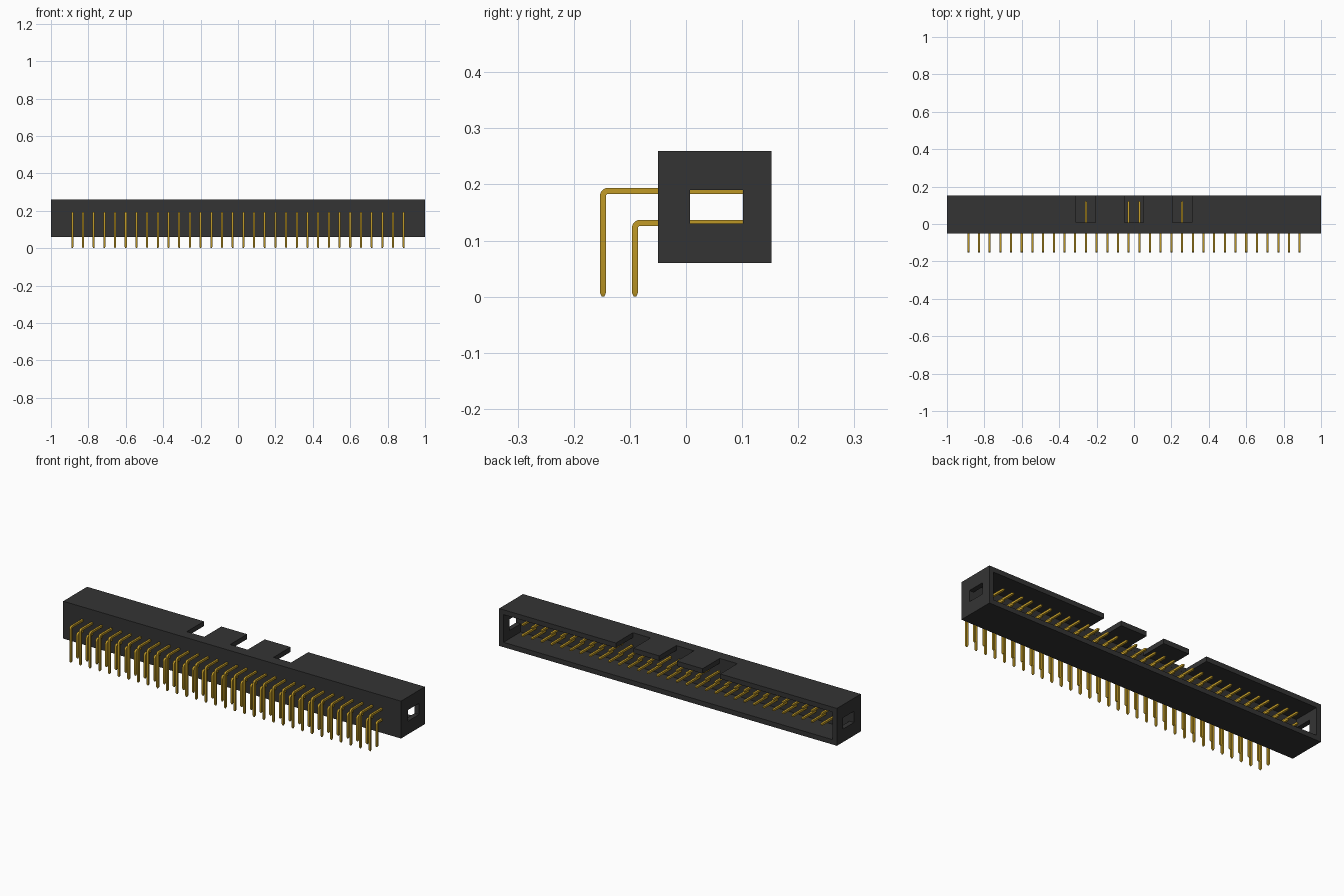
import bpy, bmesh, math
from mathutils import Vector

cube = bpy.data.objects.get("Cube")
if cube:
    bpy.data.objects.remove(cube, do_unlink=True)


def material(name, rgb, rough, metal=0.0):
    m = bpy.data.materials.new(name)
    m.use_nodes = True
    m.diffuse_color = (*rgb, 1)
    bsdf = next(n for n in m.node_tree.nodes if n.type == 'BSDF_PRINCIPLED')
    bsdf.inputs["Base Color"].default_value = (*rgb, 1)
    bsdf.inputs["Roughness"].default_value = rough
    bsdf.inputs["Metallic"].default_value = metal
    return m


BLACK = material("black plastic", (0.034, 0.034, 0.034), 0.6)
GOLD = material("gold pin", (0.54, 0.33, 0.02), 0.4)


def finish(bm, name, mat):
    bmesh.ops.recalc_face_normals(bm, faces=bm.faces[:])
    me = bpy.data.meshes.new(name)
    bm.to_mesh(me)
    bm.free()
    me.materials.append(mat)
    ob = bpy.data.objects.new(name, me)
    bpy.context.collection.objects.link(ob)
    return ob


def box(name, lo, hi, mat=BLACK):
    bm = bmesh.new()
    bmesh.ops.create_cube(bm, size=1)
    for v in bm.verts:
        v.co = [l + (c + 0.5) * (h - l) for c, l, h in zip(v.co, lo, hi)]
    return finish(bm, name, mat)


# Shroud: block hollowed from the back, with end windows and top notches
FRONT, BACK, FLOOR = -0.05, 0.152, 0.007
BOTTOM, TOP, WALL = 0.06, 0.26, 0.026
shroud = box("shroud", (-1, FRONT, BOTTOM), (1, BACK, TOP))
cutters = [
    box("cavity_cutter", (-1 + WALL, FLOOR, BOTTOM + WALL), (1 - WALL, BACK + 0.1, TOP - WALL)),
    box("window_cutter", (-1.1, FLOOR + 0.0005, 0.13), (1.1, 0.102, 0.19)),
]
for cx in (-0.257, 0, 0.257):
    cutters.append(box("notch_cutter", (cx - 0.052, FLOOR + 0.0005, TOP - WALL - 0.03),
                       (cx + 0.052, BACK + 0.05, TOP + 0.05)))
bpy.context.view_layer.objects.active = shroud
for c in cutters:
    c.hide_render = True
    mod = shroud.modifiers.new("cut", 'BOOLEAN')
    mod.operation, mod.solver, mod.object = 'DIFFERENCE', 'EXACT', c
    bpy.ops.object.modifier_apply(modifier=mod.name)
for c in cutters:
    bpy.data.objects.remove(c, do_unlink=True)

# Pins: a square section swept along an L with a rounded bend and pointed tips
PITCH, COUNT, HALF, BEND, TIP = 0.05716, 32, 0.0054, 0.009, 0.007


def sweep_pin(bm, x, leg_y, z):
    # each station: y, z, angle of the in-plane side vector, section scale
    stations = [(0.124, z, 0, 0.4), (0.124 - TIP, z, 0, 1)]
    for i in range(6):
        a = math.pi / 2 * i / 5
        stations.append((leg_y + BEND - BEND * math.sin(a), z - BEND + BEND * math.cos(a), a, 1))
    stations += [(leg_y, TIP, math.pi / 2, 1), (leg_y, 0, math.pi / 2, 0.4)]
    rings = []
    for y, h, a, s in stations:
        side = Vector((0, -math.sin(a), math.cos(a))) * HALF * s
        across = Vector((HALF * s, 0, 0))
        p = Vector((x, y, h))
        rings.append([bm.verts.new(p + across * i + side * j)
                      for i, j in ((1, 1), (-1, 1), (-1, -1), (1, -1))])
    for r0, r1 in zip(rings, rings[1:]):
        for k in range(4):
            n = (k + 1) % 4
            bm.faces.new((r0[k], r0[n], r1[n], r1[k]))
    bm.faces.new(rings[0])
    bm.faces.new(rings[-1])


for name, leg_y, z in (("lower_pin_row", -0.091, 0.1315), ("upper_pin_row", -0.148, 0.1885)):
    bm = bmesh.new()
    for i in range(COUNT):
        sweep_pin(bm, (i - (COUNT - 1) / 2) * PITCH, leg_y, z)
    row = finish(bm, name, GOLD)
    bpy.ops.object.select_all(action='DESELECT')
    row.select_set(True)
    bpy.context.view_layer.objects.active = row
    bpy.ops.object.shade_smooth_by_angle(angle=math.radians(25))
